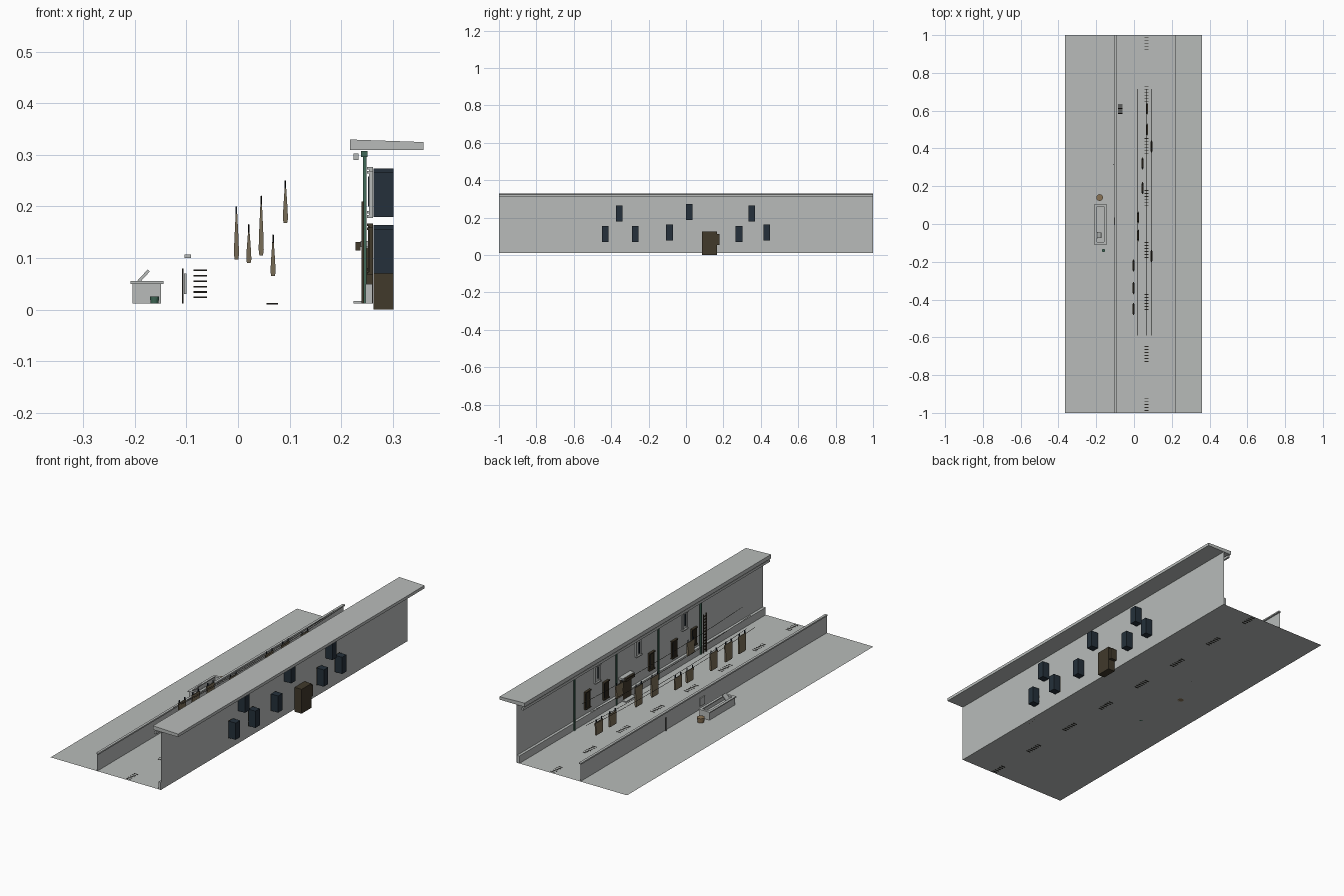
import bpy, bmesh, math
from mathutils import Vector

old = bpy.data.objects.get("Cube")
if old:
    bpy.data.objects.remove(old, do_unlink=True)


def material(name, colour):
    m = bpy.data.materials.new(name)
    m.use_nodes = True
    rgba = (*colour, 1)
    m.diffuse_color = rgba
    m.node_tree.nodes["Principled BSDF"].inputs["Base Color"].default_value = rgba
    return m


GREY = material("plaster_grey", (0.48, 0.5, 0.49))
NAVY = material("window_navy", (0.018, 0.03, 0.043))
BROWN = material("door_brown", (0.052, 0.041, 0.024))
TEAL = material("post_teal", (0.05, 0.14, 0.095))
CLOTH = material("cloth_taupe", (0.2, 0.16, 0.1))
WOOD = material("bucket_wood", (0.25, 0.17, 0.09))
DARK = material("dark_iron", (0.02, 0.018, 0.014))


def finish(bm, name, mat):
    mesh = bpy.data.meshes.new(name)
    bm.to_mesh(mesh)
    bm.free()
    mesh.materials.append(mat)
    ob = bpy.data.objects.new(name, mesh)
    bpy.context.collection.objects.link(ob)
    return ob


def box(name, mat, x, y, z):
    """Box from a pair of limits on each axis."""
    bm = bmesh.new()
    bmesh.ops.create_cube(bm, size=1)
    for v in bm.verts:
        v.co = [lim[0] if c < 0 else lim[1] for c, lim in zip(v.co, (x, y, z))]
    return finish(bm, name, mat)


def quad(name, mat, corners):
    bm = bmesh.new()
    bm.faces.new([bm.verts.new(c) for c in corners])
    return finish(bm, name, mat)


def prism(name, mat, profile, y):
    """Extrude an (x, z) profile along y."""
    bm = bmesh.new()
    face = bm.faces.new([bm.verts.new((px, y[0], pz)) for px, pz in profile])
    out = bmesh.ops.extrude_face_region(bm, geom=[face])
    for v in out["geom"]:
        if isinstance(v, bmesh.types.BMVert):
            v.co.y = y[1]
    bmesh.ops.recalc_face_normals(bm, faces=bm.faces)
    return finish(bm, name, mat)


def tub(name, mat, x, y, z, r, h):
    bm = bmesh.new()
    bmesh.ops.create_cone(bm, cap_ends=True, segments=12, radius1=r * 0.85, radius2=r, depth=h)
    bmesh.ops.translate(bm, verts=bm.verts, vec=(x, y, z + h / 2))
    return finish(bm, name, mat)


G = 0.012      # ground level
W = 0.262      # house wall plane
L = (-1, 1)    # full length

# Ground, house wall, plinth and eave
quad("ground", GREY, [(-0.365, -1, G), (W, -1, G), (W, 1, G), (-0.365, 1, G)])
quad("house_wall", GREY, [(W, 1, G), (W, -1, G), (W, -1, 0.31), (W, 1, 0.31)])
box("wall_plinth", GREY, (0.247, W - 0.001), L, (G, 0.05))
prism("eave_slab", GREY, [(0.217, 0.31), (0.36, 0.31), (0.36, 0.325), (0.245, 0.329), (0.217, 0.33)], L)
box("eave_gutter", GREY, (0.224, 0.234), L, (0.29, 0.303))

# Low boundary wall with coping, panel and iron post
quad("low_wall", GREY, [(-0.1, 1, G), (-0.1, -1, G), (-0.1, -1, 0.102), (-0.1, 1, 0.102)])
box("low_wall_coping", GREY, (-0.104, -0.091), L, (0.1, 0.107))
box("low_wall_panel", GREY, (-0.105, -0.1), (-0.005, 0.035), (0.03, 0.07))
box("iron_post", DARK, (-0.109, -0.106), (0.312, 0.318), (G, 0.08))

# Windows: recess boxes outside, framed panes on the street side
low = [-0.432, -0.272, -0.088, 0.283, 0.432]
high = [-0.357, 0.018, 0.352]
for i, yc in enumerate(low + high):
    upper = yc in high
    z0 = 0.18 if upper else 0.07
    if yc in (-0.088, 0.432, 0.018):
        z0 += 0.008
    z1 = z0 + 0.086
    y0, y1 = yc - 0.018, yc + 0.018
    box(f"window_recess_{i}", NAVY, (W + 0.0005, 0.302), (y0, y1), (z0, z1))
    box(f"window_pane_{i}", GREY if upper else NAVY, (W - 0.003, W - 0.0005), (y0, y1), (z0, z1))
    frame = GREY if upper else BROWN
    for s, (a, b) in enumerate([(y0 - 0.003, y0 + 0.002), (y1 - 0.002, y1 + 0.003)]):
        box(f"window_jamb_{i}_{s}", frame, (0.254, W), (a, b), (z0, z1))
    for s, zz in enumerate((z0, z1)):
        box(f"window_rail_{i}_{s}", frame, (0.25, W), (y0 - 0.004, y1 + 0.004), (zz - 0.002, zz + 0.003))
    if upper:
        box(f"window_bar_{i}", NAVY, (0.252, 0.255), (yc - 0.003, yc + 0.003), (0.2, 0.258))
    else:
        for k in (-1, 0, 1):
            box(f"window_slat_{i}_{k}", BROWN, (0.252, 0.256),
                (yc + k * 0.008 - 0.0015, yc + k * 0.008 + 0.0015), (z0, z1))

# Entrance with canopy, lantern box and step
box("door_recess", BROWN, (W + 0.0005, 0.302), (0.085, 0.165), (0, 0.125))
box("side_recess", BROWN, (W + 0.0005, 0.3), (0.165, 0.18), (0.055, 0.113))
box("door_panel", BROWN, (0.246, W), (0.09, 0.16), (G, 0.12))
box("door_canopy", GREY, (0.238, W), (0.078, 0.172), (0.121, 0.133))
box("door_sign", BROWN, (0.228, 0.238), (0.09, 0.16), (0.115, 0.131))
box("door_step", GREY, (0.224, 0.247), (0.085, 0.165), (G, 0.017))

# Teal posts under the eave
for i in range(4):
    y = 0.555 - i * 0.342
    box(f"eave_post_{i}", TEAL, (0.243, 0.249), (y - 0.004, y + 0.004), (G, 0.298))
    box(f"post_head_{i}", TEAL, (0.239, 0.251), (y - 0.007, y + 0.007), (0.296, 0.308))

# Ladder against the wall
for s in (-0.512, -0.488):
    box("ladder_rail", BROWN, (0.24, 0.245), (s - 0.002, s + 0.002), (G, 0.21))
for i in range(12):
    z = 0.025 + i * 0.0155
    box(f"ladder_rung_{i}", BROWN, (0.24, 0.244), (-0.512, -0.488), (z, z + 0.005))

# Small flight of treads behind the low wall
for i in range(6):
    y, z = 0.582 + i * 0.009, 0.022 + i * 0.0105
    box(f"tread_{i}", DARK, (-0.086, -0.06), (y, y + 0.005), (z, z + 0.003))

# Drain slots along the street
for i in range(8):
    for k in range(6):
        y = -0.985 + i * 0.275 + k * 0.016 - 0.02
        if abs(y) < 0.99:
            box("drain_slot", DARK, (0.055, 0.078), (y, y + 0.004), (G - 0.002, G + 0.001))


# Sagging washing lines
def washing_line(x, z):
    curve = bpy.data.curves.new("washing_line", "CURVE")
    curve.dimensions = "3D"
    curve.bevel_depth = 0.0012
    curve.bevel_resolution = 0
    sp = curve.splines.new("POLY")
    sp.points.add(12)
    for i, p in enumerate(sp.points):
        t = i / 12
        p.co = (x, -0.59 + 1.305 * t, z - 0.06 * t * (1 - t), 1)
    ob = bpy.data.objects.new("washing_line", curve)
    curve.materials.append(DARK)
    bpy.context.collection.objects.link(ob)


# Laundry: line position, hem height, top height, places along the line
laundry = [(-0.003, 0.097, 0.2, (-0.22, -0.34, -0.45)), (0.021, 0.09, 0.165, (0.035, -0.06)),
           (0.045, 0.105, 0.22, (0.32, 0.19)), (0.068, 0.065, 0.145, (0.61, 0.5)),
           (0.092, 0.168, 0.25, (0.41, -0.17))]
for n, (x, z0, z1, spots) in enumerate(laundry):
    if n:
        washing_line(x, z1)
    top = z1 - 0.014
    h = top - z0
    for y in spots:
        half = [(0.0035, 0), (0.005, 0.12), (0.004, 0.45), (0.0015, 1)]
        profile = [(x + a, z0 + h * b) for a, b in half] + [(x - a, z0 + h * b) for a, b in half[::-1]]
        garment = prism("garment", CLOTH, profile, (y - 0.032, y + 0.032))
        for v in garment.data.vertices:
            if v.co.z < z0 + h * 0.5:
                v.co.y = y + (v.co.y - y) * 0.8
        for s in (-0.022, 0.022):
            box("peg", NAVY, (x - 0.0015, x + 0.0015), (y + s - 0.003, y + s + 0.003), (top - 0.006, z1))

# Water trough: open body with rim, water floor and washboard
tx, ty = (-0.205, -0.149), (-0.105, 0.102)
box("trough_floor", GREY, tx, ty, (G, 0.03))
for s, (a, b) in enumerate([(tx[0], tx[0] + 0.005), (tx[1] - 0.005, tx[1])]):
    box(f"trough_side_{s}", GREY, (a, b), ty, (G, 0.052))
    box(f"trough_rim_{s}", GREY, (a - 0.004, b + 0.004), (-0.11, 0.107), (0.05, 0.055))
for s, (a, b) in enumerate([(ty[0], ty[0] + 0.005), (ty[1] - 0.005, ty[1])]):
    box(f"trough_end_{s}", GREY, tx, (a, b), (G, 0.052))
    box(f"trough_end_rim_{s}", GREY, tx, (a - 0.004, b + 0.004), (0.05, 0.055))
prism("washboard", GREY, [(-0.199, 0.052), (-0.194, 0.049), (-0.171, 0.074), (-0.175, 0.078)], (-0.075, -0.045))

# Buckets
tub("wooden_bucket", WOOD, -0.182, 0.14, G, 0.018, 0.024)
tub("teal_bucket", TEAL, -0.162, -0.14, G, 0.009, 0.013)
